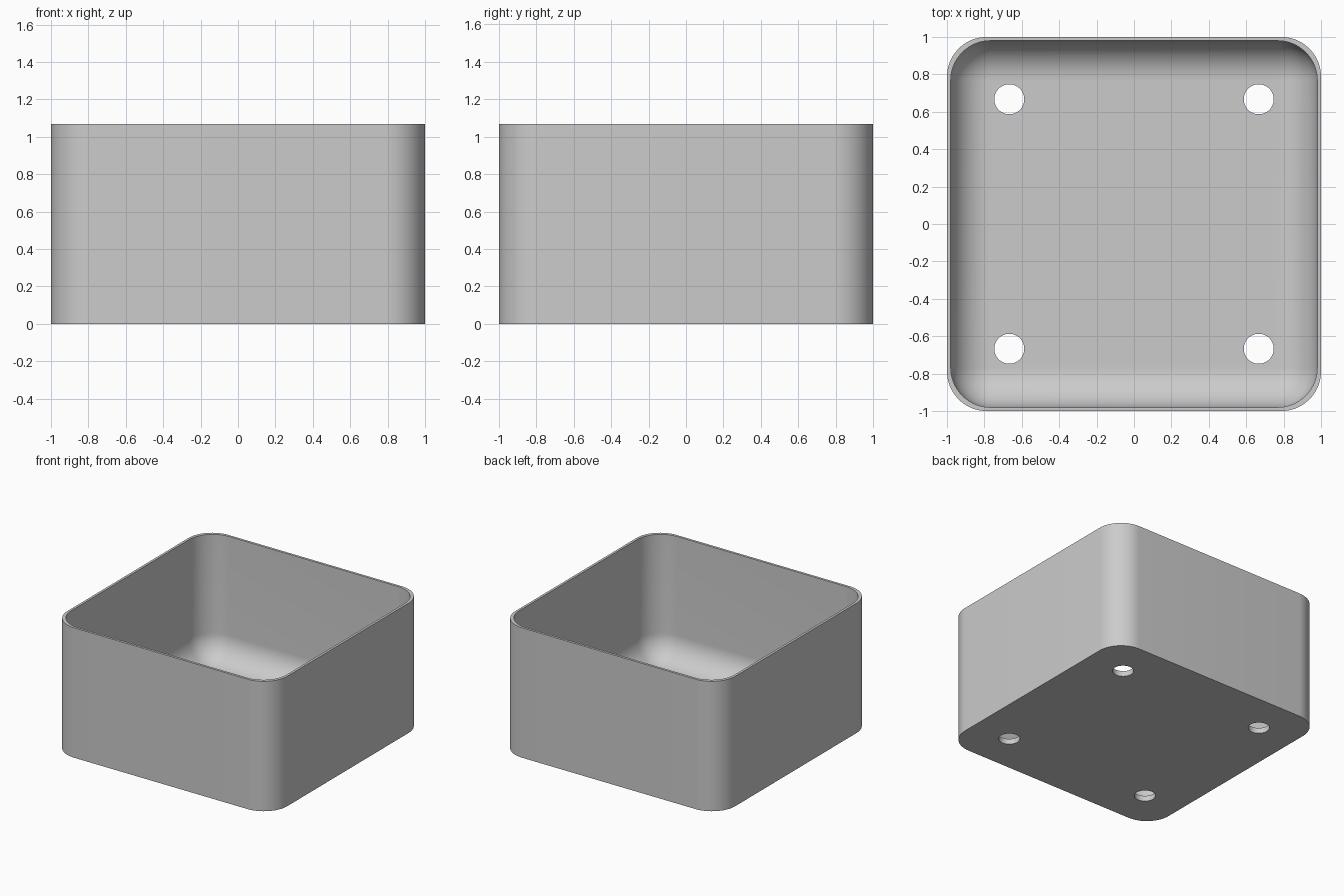
import bpy, bmesh
from math import sin, cos, pi

HEIGHT = 1.067
WALL = 0.02
FLOOR = 0.045
RADIUS = 0.213
STEPS = 16

cube = bpy.data.objects.get("Cube")
if cube:
    bpy.data.objects.remove(cube, do_unlink=True)

grey = bpy.data.materials.new("light grey")
grey.use_nodes = True
colour = (0.6, 0.6, 0.6, 1)
grey.diffuse_color = colour
grey.node_tree.nodes["Principled BSDF"].inputs["Base Color"].default_value = colour


def rounded_ring(bm, centre, radius, z):
    """Ring of a rounded square whose corner arcs sit at +-centre."""
    ring = []
    for q, (sx, sy) in enumerate([(1, 1), (-1, 1), (-1, -1), (1, -1)]):
        for i in range(STEPS + 1):
            a = (q + i / STEPS) * pi / 2
            ring.append(bm.verts.new((sx * centre + radius * cos(a),
                                      sy * centre + radius * sin(a), z)))
    return ring


def bridge(bm, low, high):
    n = len(low)
    for i in range(n):
        j = (i + 1) % n
        bm.faces.new((low[i], low[j], high[j], high[i]))


# Open tray: straight outer wall, thin rim, inner wall with rounded floor edge
bm = bmesh.new()
outer = 1 - RADIUS
inner = outer - WALL
rings = [rounded_ring(bm, outer, RADIUS, 0),
         rounded_ring(bm, outer, RADIUS, HEIGHT),
         rounded_ring(bm, inner, RADIUS, HEIGHT)]
for k in range(STEPS):
    t = k / STEPS * pi / 2
    rings.append(rounded_ring(bm, inner, RADIUS * cos(t),
                              FLOOR + RADIUS * (1 - sin(t))))
for low, high in zip(rings, rings[1:]):
    bridge(bm, low, high)
bm.faces.new(list(reversed(rings[0])))

# Flat floor inside the rounded edge
corners = [bm.verts.new((x * inner, y * inner, FLOOR))
           for x, y in [(1, 1), (-1, 1), (-1, -1), (1, -1)]]
last, n = rings[-1], STEPS + 1
for q in range(4):
    for i in range(STEPS):
        bm.faces.new((last[q * n + i], last[q * n + i + 1], corners[q]))
    bm.faces.new((last[q * n + STEPS], last[(q + 1) * n % (4 * n)],
                  corners[(q + 1) % 4], corners[q]))
bm.faces.new(corners)
bmesh.ops.recalc_face_normals(bm, faces=bm.faces)
mesh = bpy.data.meshes.new("tray")
bm.to_mesh(mesh)
bm.free()
tray = bpy.data.objects.new("tray", mesh)
bpy.context.collection.objects.link(tray)
mesh.materials.append(grey)

# Four drain holes through the floor
bm = bmesh.new()
for x in (-0.667, 0.667):
    for y in (-0.667, 0.667):
        made = bmesh.ops.create_cone(bm, cap_ends=True, segments=48,
                                     radius1=0.08, radius2=0.08, depth=0.3)
        bmesh.ops.translate(bm, verts=made["verts"], vec=(x, y, 0))
cut_mesh = bpy.data.meshes.new("hole_cutter")
bm.to_mesh(cut_mesh)
bm.free()
cut_mesh.materials.append(grey)
cutter = bpy.data.objects.new("hole_cutter", cut_mesh)
bpy.context.collection.objects.link(cutter)
cutter.hide_render = True

boolean = tray.modifiers.new("drain holes", "BOOLEAN")
boolean.operation = "DIFFERENCE"
boolean.solver = "EXACT"
boolean.object = cutter

# Apply the cut, then smooth the curved faces
bpy.ops.object.select_all(action="DESELECT")
tray.select_set(True)
bpy.context.view_layer.objects.active = tray
bpy.ops.object.modifier_apply(modifier=boolean.name)
bpy.data.objects.remove(cutter, do_unlink=True)
bpy.ops.object.shade_smooth_by_angle(angle=pi / 6)
